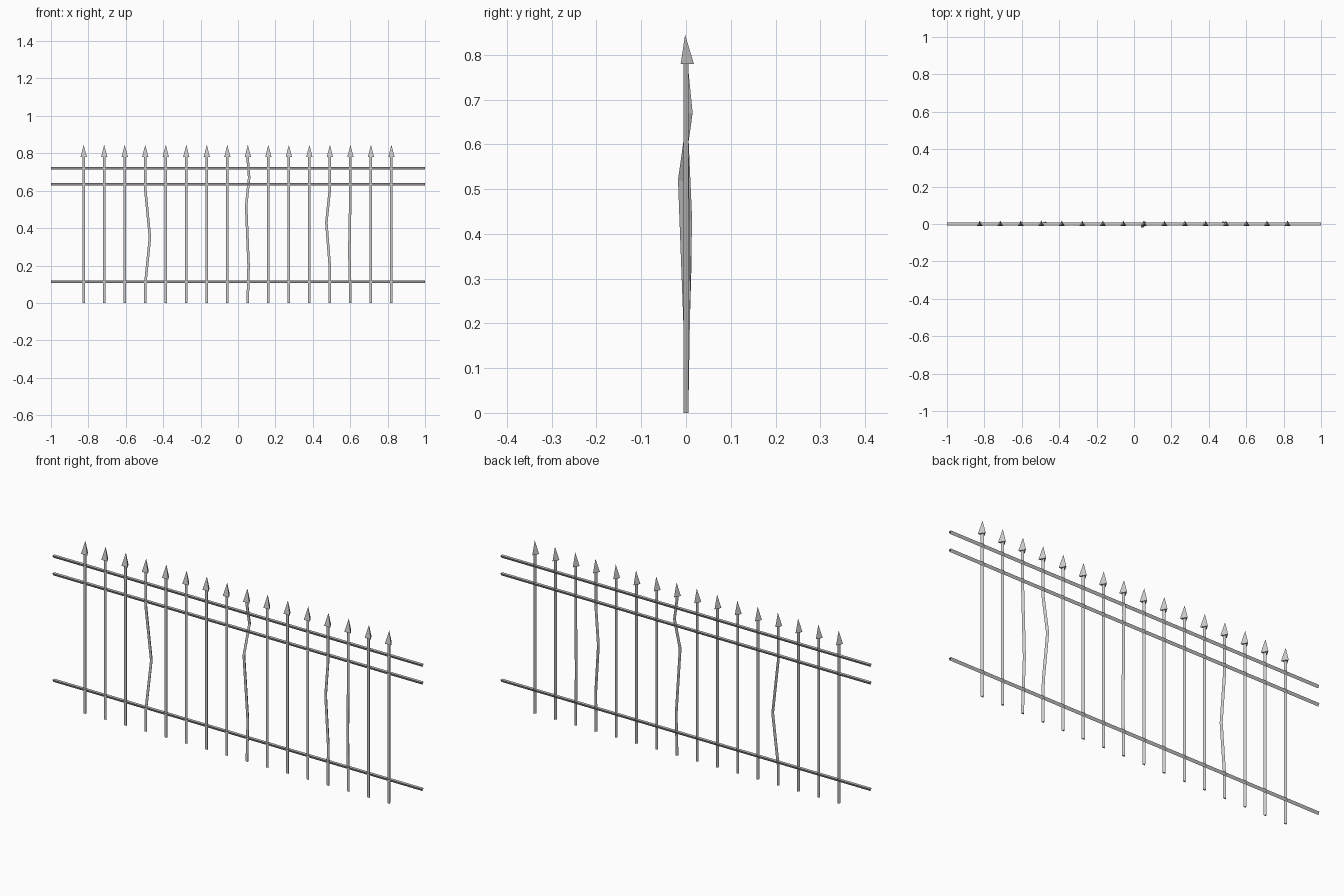
import bpy, bmesh, math

if "Cube" in bpy.data.objects:
    bpy.data.objects.remove(bpy.data.objects["Cube"])


def finish(bm, name):
    bmesh.ops.recalc_face_normals(bm, faces=bm.faces)
    me = bpy.data.meshes.new(name)
    bm.to_mesh(me)
    bm.free()
    ob = bpy.data.objects.new(name, me)
    bpy.context.collection.objects.link(ob)
    return ob


def ring(radius):
    # three-sided section, first corner on the second axis
    return [(radius * math.sin(2 * math.pi * i / 3),
             radius * math.cos(2 * math.pi * i / 3)) for i in range(3)]


def loft(bm, loops, caps=True):
    rows = [[bm.verts.new(p) for p in lp] for lp in loops]
    for a, b in zip(rows, rows[1:]):
        for i in range(len(a)):
            j = (i + 1) % len(a)
            bm.faces.new((a[i], a[j], b[j], b[i]))
    if caps:
        bm.faces.new(rows[0])
        bm.faces.new(rows[-1])


CY = -0.002      # centre line of the three-sided bars
TOP = 0.78       # where the spear heads begin

# bent pickets: index -> (height, x offset, y offset)
bends = {
    3: [(0.10, 0, 0), (0.35, 0.025, 0.007), (0.61, 0, 0)],
    8: [(0.03, 0, 0), (0.20, 0.004, 0), (0.52, -0.009, -0.012), (0.67, 0.007, 0.009), (0.76, 0, 0)],
    12: [(0.10, 0, 0), (0.20, -0.001, 0.002), (0.43, -0.019, 0.008), (0.61, 0, 0)],
    13: [(0.03, 0, 0), (0.27, -0.006, 0.004), (0.60, 0, 0)],
}

# pickets with spear heads
for k in range(16):
    x = -0.825 + k * 0.1097
    path = [(0, 0, 0)] + bends.get(k, []) + [(TOP, 0, 0)]
    bm = bmesh.new()
    loft(bm, [[(x + dx + u, CY + dy + v, z) for u, v in ring(0.0078)]
              for z, dx, dy in path])
    finish(bm, f"picket_{k + 1}")

    bm = bmesh.new()
    base = [bm.verts.new((x + u, CY + v, TOP)) for u, v in ring(0.0195)]
    tip = bm.verts.new((x, CY, 0.845))
    bm.faces.new(base)
    for i in range(3):
        bm.faces.new((base[i], base[(i + 1) % 3], tip))
    finish(bm, f"spear_head_{k + 1}")

# horizontal rails: flat side up, open ends
for name, z in (("bottom_rail", 0.115), ("middle_rail", 0.636), ("top_rail", 0.723)):
    bm = bmesh.new()
    loft(bm, [[(x, u, z - v) for u, v in ring(0.0085)] for x in (-1, 1)], caps=False)
    finish(bm, name)
